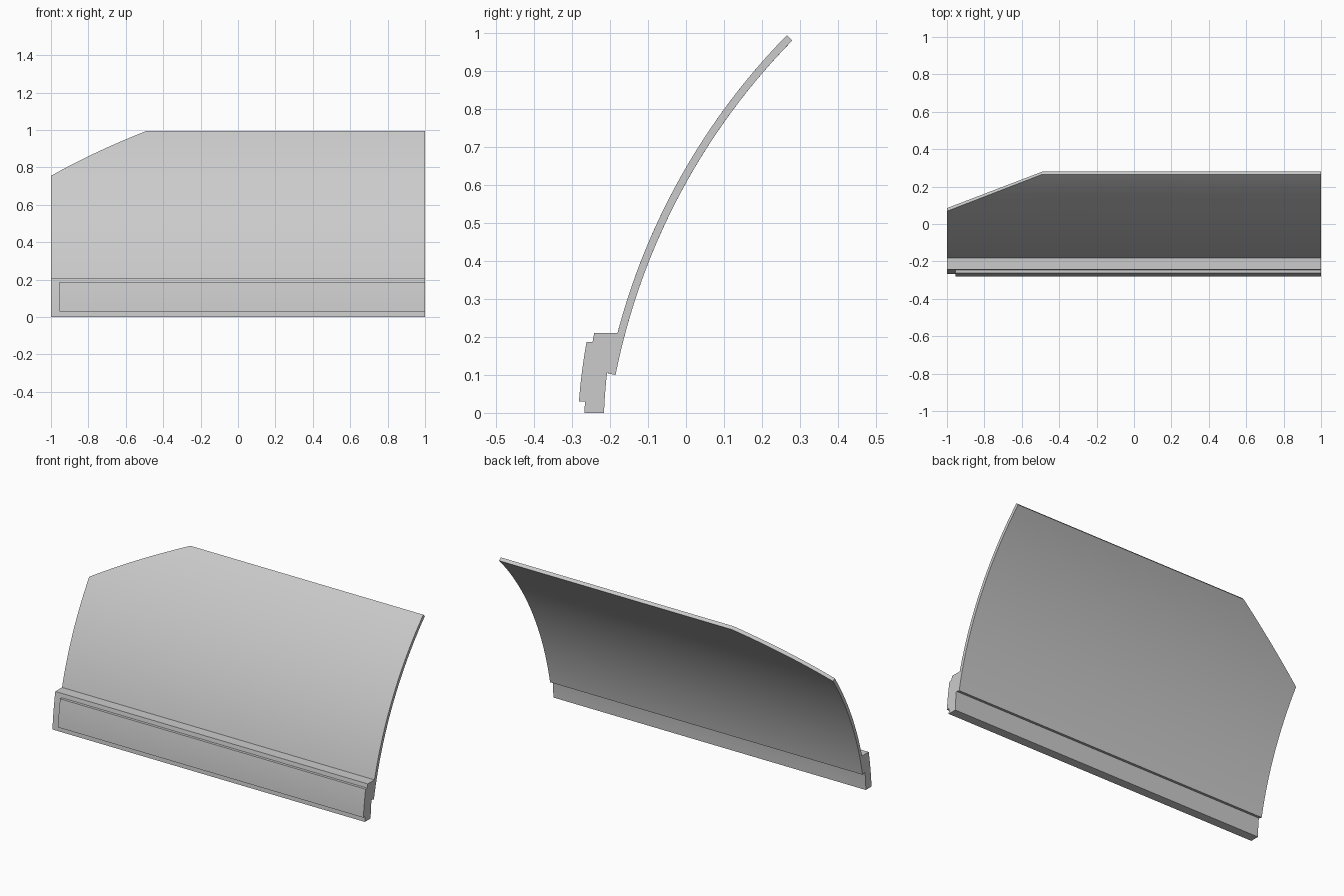
import bpy
import bmesh
import math

cube = bpy.data.objects.get("Cube")
if cube:
    bpy.data.objects.remove(cube, do_unlink=True)

grey = bpy.data.materials.new("light_grey")
grey.use_nodes = True
colour = (0.6, 0.6, 0.6, 1)
grey.diffuse_color = colour
grey.node_tree.nodes["Principled BSDF"].inputs["Base Color"].default_value = colour

# Panel arc: centre in the y-z plane and its two radii
CY, CZ = 1.524, -0.24
INNER, OUTER = 1.743, 1.763


def finish(name, bm):
    bmesh.ops.recalc_face_normals(bm, faces=bm.faces)
    mesh = bpy.data.meshes.new(name)
    bm.to_mesh(mesh)
    bm.free()
    mesh.materials.append(grey)
    obj = bpy.data.objects.new(name, mesh)
    bpy.context.collection.objects.link(obj)
    bpy.ops.object.select_all(action="DESELECT")
    obj.select_set(True)
    bpy.context.view_layer.objects.active = obj
    bpy.ops.object.shade_smooth_by_angle(angle=math.radians(25))
    return obj


def bowed(start, end, bulge, steps=8):
    """Points from start to end, bowed towards -y by bulge."""
    pts = []
    for i in range(steps + 1):
        t = i / steps
        pts.append((start[0] + (end[0] - start[0]) * t - 4 * bulge * t * (1 - t),
                    start[1] + (end[1] - start[1]) * t))
    return pts


def extrude_profile(name, profile, x0, x1):
    bm = bmesh.new()
    face = bm.faces.new([bm.verts.new((x0, y, z)) for y, z in profile])
    new = bmesh.ops.extrude_face_region(bm, geom=[face])["geom"]
    verts = [v for v in new if isinstance(v, bmesh.types.BMVert)]
    bmesh.ops.translate(bm, verts=verts, vec=(x1 - x0, 0, 0))
    return finish(name, bm)


def curved_panel(name, steps=40, cut_steps=12):
    """Curved sheet with one sloping top corner."""
    bm = bmesh.new()
    cut_end, low_y, high_y = -0.49, 0.085, 0.28
    xs = [-1 + (cut_end + 1) * i / cut_steps for i in range(cut_steps + 1)] + [1]
    bottom = math.asin((0.1 - CZ) / INNER)
    columns = []
    for x in xs:
        t = min(1, (x + 1) / (cut_end + 1))
        top = math.acos((CY - low_y - (high_y - low_y) * t) / INNER)
        angles = [bottom + (top - bottom) * j / steps for j in range(steps + 1)]
        loop = [(INNER, a) for a in angles] + [(OUTER, a) for a in reversed(angles)]
        columns.append([bm.verts.new((x, CY - r * math.cos(a), CZ + r * math.sin(a)))
                        for r, a in loop])
    count = len(columns[0])
    for a, b in zip(columns, columns[1:]):
        for j in range(count):
            k = (j + 1) % count
            bm.faces.new((a[j], a[k], b[k], b[j]))
    # End strips
    for col in (columns[0], columns[-1]):
        for j in range(steps):
            bm.faces.new((col[j], col[j + 1], col[count - 2 - j], col[count - 1 - j]))
    return finish(name, bm)


curved_panel("curved_panel")

# Base rail, its upper back buried in the panel
rail = bowed((-0.268, 0), (-0.242, 0.21), 0.003)
rail += [(-0.175, 0.21), (-0.198, 0.106)]
rail += bowed((-0.208, 0.106), (-0.216, 0), 0.001, 4)
extrude_profile("base_rail", rail, -1, 1)

# Raised strip on the front of the rail
strip = bowed((-0.282, 0.03), (-0.262, 0.187), 0.002)
strip += [(-0.244, 0.187), (-0.26, 0.03)]
extrude_profile("front_strip", strip, -0.955, 1)
